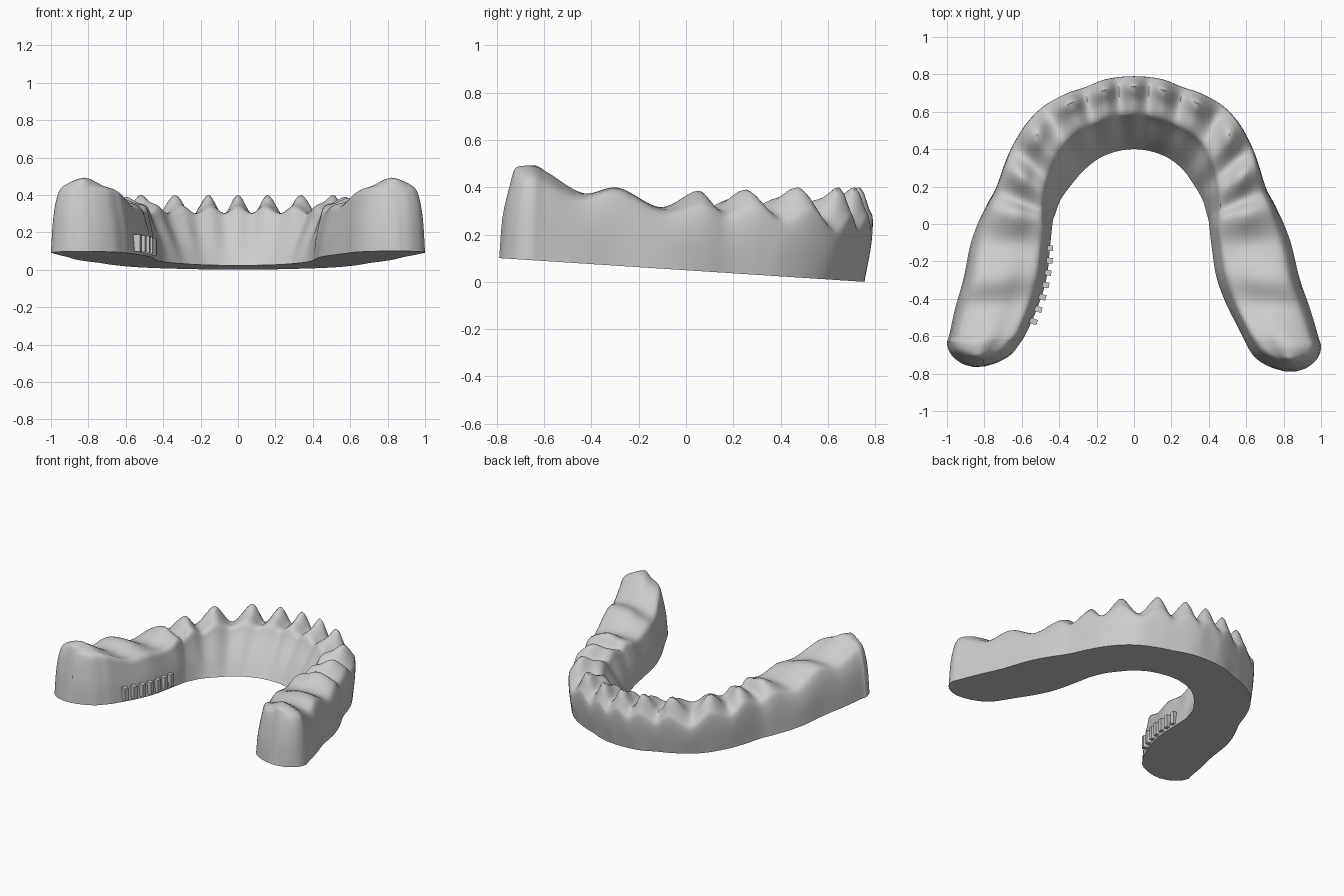
import bpy, bmesh, math
from mathutils import Matrix, Vector

cube = bpy.data.objects.get("Cube")
if cube:
    bpy.data.objects.remove(cube)

gray = bpy.data.materials.new("plaster_gray")
gray.use_nodes = True
COLOR = (0.6, 0.6, 0.6, 1)
gray.diffuse_color = COLOR
gray.node_tree.nodes["Principled BSDF"].inputs["Base Color"].default_value = COLOR


def spline(points, steps):
    """Catmull-Rom curve through points of any dimension."""
    pts = [Vector(p) for p in points]
    pts = [pts[0] * 2 - pts[1]] + pts + [pts[-1] * 2 - pts[-2]]
    out = []
    for a, b, c, d in zip(pts, pts[1:], pts[2:], pts[3:]):
        for i in range(steps):
            t = i / steps
            out.append(b + (c - a) * t / 2 + (a * 2 - b * 5 + c * 4 - d) * t * t / 2
                       + (b * 3 - a - c * 3 + d) * t ** 3 / 2)
    return out + [pts[-2]]


def floor_z(y):
    """Height of the tilted underside."""
    return max(0, 0.049 - 0.065 * y)


def mix(a, b, t):
    return a + (b - a) * t


def finish(name, bm):
    bmesh.ops.recalc_face_normals(bm, faces=bm.faces)
    mesh = bpy.data.meshes.new(name)
    bm.to_mesh(mesh)
    bm.free()
    mesh.materials.append(gray)
    obj = bpy.data.objects.new(name, mesh)
    bpy.context.collection.objects.link(obj)
    return obj


# Stations from the middle of the arch to one end:
# outer x, y, inner x, y, then crest, outer rim and inner rim heights
half = [
    (0, .79, 0, .4, .4, .31, .33),
    (.085, .785, .06, .395, .29, .25, .3),
    (.165, .77, .12, .38, .4, .31, .33),
    (.265, .73, .18, .355, .28, .24, .3),
    (.355, .7, .23, .32, .4, .31, .33),
    (.475, .635, .275, .275, .27, .23, .3),
    (.565, .545, .31, .225, .4, .33, .34),
    (.635, .425, .345, .17, .3, .27, .3),
    (.675, .32, .37, .12, .39, .34, .34),
    (.715, .19, .39, .05, .31, .29, .31),
    (.765, .085, .4, .01, .385, .34, .34),
    (.835, -.09, .415, -.12, .315, .3, .31),
    (.885, -.29, .44, -.28, .395, .39, .34),
    (.94, -.45, .49, -.42, .375, .36, .34),
    (.985, -.6, .57, -.58, .465, .43, .41),
    (1, -.66, .615, -.67, .49, .45, .425),
    (.98, -.72, .66, -.725, .49, .45, .425),
    (.925, -.768, .73, -.765, .48, .44, .42),
    (.86, -.79, .8, -.787, .44, .43, .42),
]


def mirrored(row):
    """Opposite side, bowed a little further outward along its middle."""
    ox, oy, ix, iy, *heights = row
    bow = 0.035 * math.sin(math.pi * min(1, max(0, (0.7 - oy) / 1.35)))
    lift = 0.025 if oy < -0.65 else 0
    return (-ox - bow, oy + lift, -ix - bow, iy + lift, *heights)


def section(row, back):
    """Cross-section from the outer foot over the crest to the inner foot."""
    outer, inner = Vector(row[:2]), Vector(row[2:4])
    crest, rim_out, rim_in = row[4:]
    profile = [
        (mix(.09, 0, back), None, 0),
        (mix(.02, .03, back), rim_out, .5),
        (mix(0, .09, back), rim_out, .85),
        (mix(.04, .19, back), rim_out, 1),
        (mix(.14, .48, back), crest, 1),
        (mix(.31, .7, back), mix(crest, rim_in, .6), 1),
        (mix(.5, .86, back), rim_in, 1),
        (mix(.6, .91, back), rim_in, .8),
        (mix(.82, .97, back), rim_in, .4),
        (1, None, 0),
    ]
    pts = []
    for f, z, share in profile:
        p = outer.lerp(inner, f)
        base = floor_z(p.y)
        # The rear end walls lean forward toward the top
        lean = max(0, -0.6 - p.y) * 0.27 * share ** 2
        pts.append((p.x, p.y + lean, base if z is None else mix(base, z, share)))
    return spline(pts, 3)


# Arch body swept through the stations
rows = [mirrored(r) for r in reversed(half[1:])] + half
bm = bmesh.new()
rings = []
for row in spline(rows, 7):
    middle = (row[1] + row[3]) / 2
    back = min(1, max(0, (0.5 - middle) / 0.5))
    rings.append([bm.verts.new(p) for p in section(row, back)])
for a, b in zip(rings, rings[1:]):
    for i in range(len(a)):
        j = (i + 1) % len(a)
        bm.faces.new((a[i], a[j], b[j], b[i]))
for end in (rings[0], rings[-1]):
    bm.faces.new(end)
arch = finish("dental_arch", bm)
bpy.context.view_layer.objects.active = arch
arch.select_set(True)
bpy.ops.object.shade_smooth_by_angle(angle=math.radians(40))

# Row of small raised blocks on the inner wall of the right arm
bm = bmesh.new()
COUNT = 7
for i in range(COUNT):
    t = i / (COUNT - 1)
    y = mix(-.13, -.52, t)
    x = -.455 - .085 * t ** 2
    place = (Matrix.Translation((x, y, floor_z(y) + .06))
             @ Matrix.Rotation(-.35 * t, 4, "Z")
             @ Matrix.Diagonal((.045, .03, .09, 1)))
    bmesh.ops.create_cube(bm, size=1, matrix=place)
finish("raised_blocks", bm)
